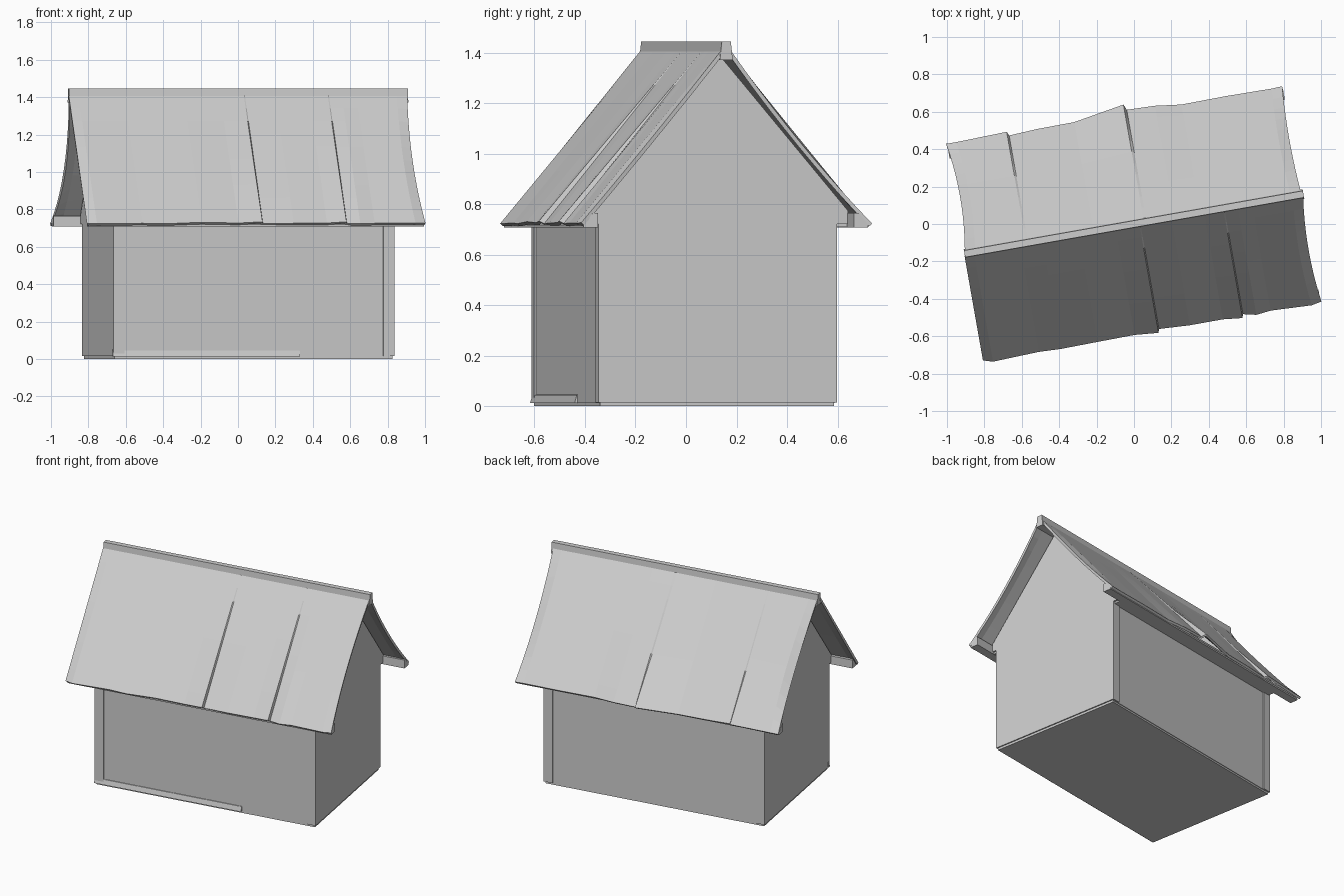
import bpy, bmesh, math

cube = bpy.data.objects.get("Cube")
if cube:
    bpy.data.objects.remove(cube, do_unlink=True)

TURN = math.radians(10)  # the whole hut stands slightly turned

grey = bpy.data.materials.new("plain grey")
grey.use_nodes = True
grey.diffuse_color = (0.61, 0.61, 0.61, 1)
grey.node_tree.nodes["Principled BSDF"].inputs["Base Color"].default_value = (0.61, 0.61, 0.61, 1)


def add_object(name, bm):
    mesh = bpy.data.meshes.new(name)
    bm.to_mesh(mesh)
    bm.free()
    mesh.materials.append(grey)
    obj = bpy.data.objects.new(name, mesh)
    obj.rotation_euler.z = TURN
    bpy.context.collection.objects.link(obj)
    return obj


def prism(name, profile, x0, x1):
    """Extrude a (y, z) outline along x."""
    bm = bmesh.new()
    ends = [[bm.verts.new((x, y, z)) for y, z in profile] for x in (x0, x1)]
    n = len(profile)
    bm.faces.new(ends[0])
    bm.faces.new(ends[1][::-1])
    for i in range(n):
        k = (i + 1) % n
        bm.faces.new((ends[0][i], ends[1][i], ends[1][k], ends[0][k]))
    bmesh.ops.recalc_face_normals(bm, faces=bm.faces)
    return add_object(name, bm)


def rect(y0, y1, z0, z1):
    return [(y0, z0), (y1, z0), (y1, z1), (y0, z1)]


# Base, long walls and front sill
prism("base_slab", rect(-0.478, 0.462, 0, 0.025), -0.755, 0.755)
prism("long_walls", rect(-0.48, 0.466, 0.012, 0.74), -0.74, 0.74)
prism("front_sill", [(-0.492, 0.012), (-0.47, 0.012), (-0.47, 0.05), (-0.483, 0.045)], -0.765, 0.25)

# Gable walls, widening to meet the eave beams
gable = [(-0.487, 0.015), (0.472, 0.015), (0.472, 0.722), (0.516, 0.722), (0.516, 0.775),
         (0, 1.39), (-0.516, 0.775), (-0.516, 0.722), (-0.487, 0.722)]
prism("gable_wall_right", gable, -0.763, -0.703)
prism("gable_wall_left", gable, 0.703, 0.763)

# Eave beams and soffits
for side, label in ((-1, "front"), (1, "back")):
    beam = [(0.515, 0.708), (0.572, 0.708), (0.572, 0.718), (0.535, 0.765), (0.515, 0.765)]
    prism(label + "_eave_beam", [(side * y, z) for y, z in beam], -0.91, 0.91)
    soffit = rect(0.455, 0.52, 0.71, 0.722)
    prism(label + "_soffit", [(side * y, z) for y, z in soffit], -0.75, 0.75)

# Ridge cap
prism("ridge_cap", [(-0.026, 1.37), (0.026, 1.37), (0.018, 1.445), (-0.018, 1.445)], -0.92, 0.92)


def roof_slope(name, side, columns, bow, curl, start):
    """Bent sheets: columns are (x, eave y, lift at eave); bow and curl are (right, left).
    The lifts grow from the fraction start of the slope down to the eave."""
    rows = 10
    bm = bmesh.new()
    grid = []
    for x, eave, lift in columns:
        end = 0 if x < 0 else 1
        near_end = max(0, (abs(x) - 0.6) / 0.32)
        edge = max(0, (abs(x) - 0.85) / 0.06)
        line = []
        for j in range(rows + 1):
            t = j / rows
            belly = 4 * t * (1 - t)
            rise = lift * max(0, (t - start) / (1 - start))
            px = x - math.copysign(bow[end] * belly * near_end, x)
            py = 0.02 + (eave - 0.02) * t + rise * 0.75
            pz = 1.408 - 0.685 * t + rise * 0.65 - curl[end] * belly * edge
            line.append(bm.verts.new((px, side * py, pz)))
        grid.append(line)
    for a, b in zip(grid, grid[1:]):
        for j in range(rows):
            face = (a[j], a[j + 1], b[j + 1], b[j])
            bm.faces.new(face if side < 0 else face[::-1])
    obj = add_object(name, bm)
    thick = obj.modifiers.new("thickness", "SOLIDIFY")
    thick.thickness = 0.016
    thick.offset = -1


# Front slope: three overlapping sheets with raised seams
roof_slope("front_roof", -1, [
    (-0.922, 0.578, 0.0), (-0.87, 0.594, 0.0), (-0.62, 0.582, 0.004),
    (-0.50, 0.59, 0.0), (-0.30, 0.578, 0.012), (-0.10, 0.58, 0.006),
    (0.028, 0.584, 0.016), (0.034, 0.576, 0.0), (0.20, 0.582, 0.004),
    (0.38, 0.58, 0.006), (0.484, 0.584, 0.016), (0.490, 0.576, 0.0),
    (0.56, 0.592, 0.0), (0.64, 0.58, 0.004), (0.86, 0.59, 0.004),
    (0.915, 0.578, 0.006)], (0.0, 0.02), (0.0, 0.01), 0.0)

# Back slope: two short steps along the eave
roof_slope("back_roof", 1, [
    (-0.915, 0.597, 0.0), (-0.86, 0.596, 0.0), (-0.585, 0.596, 0.01),
    (-0.575, 0.582, 0.0), (-0.42, 0.59, 0.0), (-0.22, 0.592, 0.0),
    (0.055, 0.625, 0.018), (0.068, 0.608, 0.0), (0.22, 0.603, 0.0),
    (0.36, 0.585, 0.0), (0.60, 0.588, 0.0), (0.85, 0.585, 0.0),
    (0.908, 0.588, 0.0)], (0.025, 0.012), (0.045, 0.025), 0.6)
